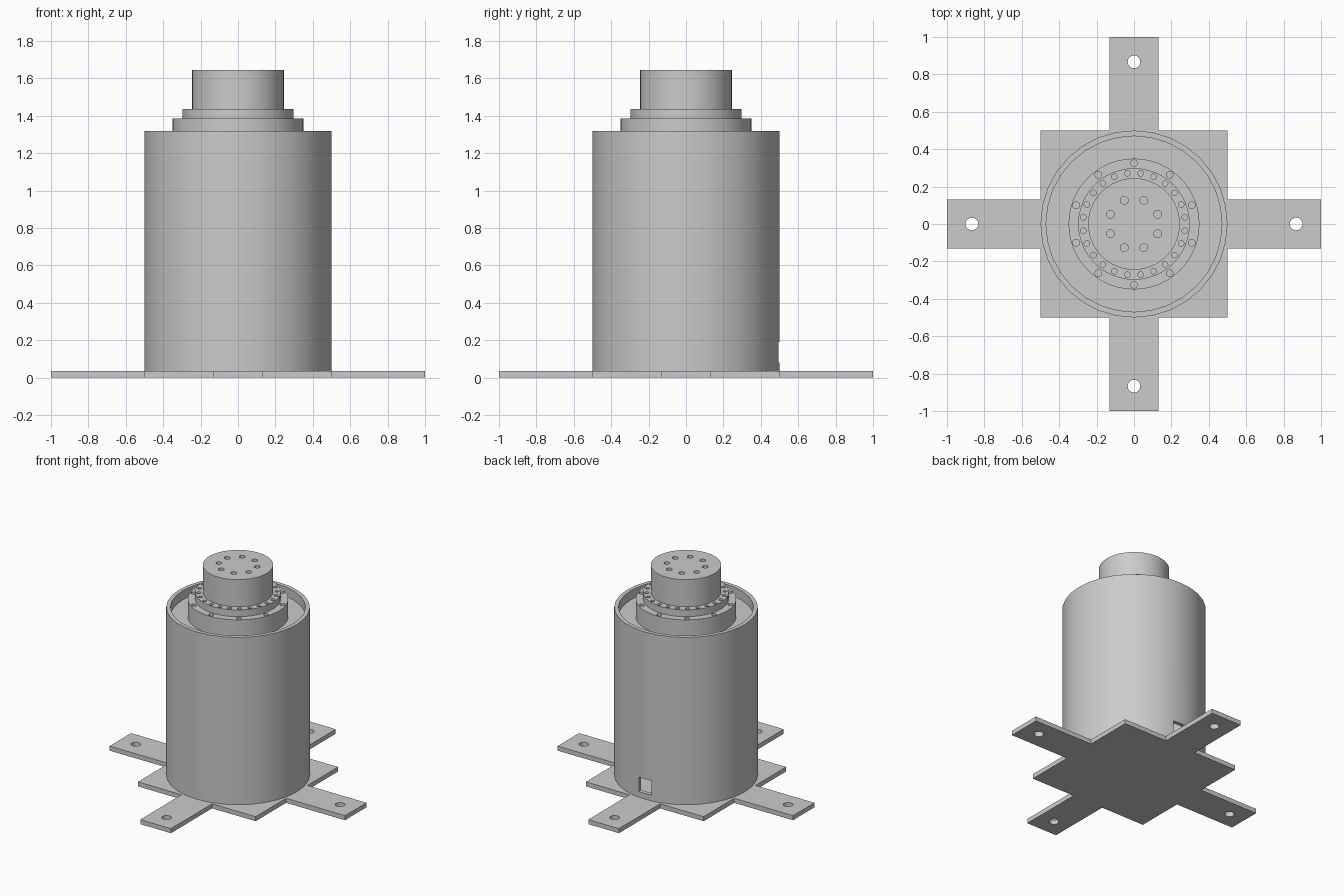
import bpy, bmesh
from math import sin, cos, pi, radians
from mathutils import Matrix

if "Cube" in bpy.data.objects:
    bpy.data.objects.remove(bpy.data.objects["Cube"])

grey = bpy.data.materials.new("machined grey")
grey.use_nodes = True
colour = (0.6, 0.6, 0.6, 1)
grey.diffuse_color = colour
grey.node_tree.nodes["Principled BSDF"].inputs["Base Color"].default_value = colour

PLATE = 0.035   # base plate thickness
RIM = 1.32      # top of the housing
FLOOR = 1.25    # recessed lid inside the housing


def finish(name, bm):
    bmesh.ops.recalc_face_normals(bm, faces=bm.faces)
    mesh = bpy.data.meshes.new(name)
    bm.to_mesh(mesh)
    bm.free()
    mesh.materials.append(grey)
    obj = bpy.data.objects.new(name, mesh)
    bpy.context.collection.objects.link(obj)
    return obj


def add_cylinder(bm, radius, z0, z1, sides, x=0, y=0):
    bmesh.ops.create_cone(bm, cap_ends=True, segments=sides, radius1=radius,
                          radius2=radius, depth=z1 - z0,
                          matrix=Matrix.Translation((x, y, (z0 + z1) / 2)))


def cylinder(name, radius, z0, z1, sides=48):
    bm = bmesh.new()
    add_cylinder(bm, radius, z0, z1, sides)
    return finish(name, bm)


def cut(obj, cutter):
    mod = obj.modifiers.new("cut", 'BOOLEAN')
    mod.operation = 'DIFFERENCE'
    mod.solver = 'EXACT'
    mod.object = cutter
    bpy.context.view_layer.objects.active = obj
    bpy.ops.object.modifier_apply(modifier=mod.name)
    bpy.data.objects.remove(cutter)


def drill_ring(obj, count, ring, radius, z0, z1, start):
    """Drill a circle of evenly spaced round holes."""
    bm = bmesh.new()
    for i in range(count):
        a = radians(start) + i * 2 * pi / count
        add_cylinder(bm, radius, z0, z1, 16, ring * cos(a), ring * sin(a))
    cut(obj, finish("drill", bm))


# Base plate: square with four arms, each with a mounting hole
bm = bmesh.new()
quarter = [(0.5, -0.13), (1, -0.13), (1, 0.13), (0.5, 0.13), (0.5, 0.5)]
outline = []
for k in range(4):
    for x, y in quarter:
        for _ in range(k):
            x, y = -y, x
        outline.append(bm.verts.new((x, y, 0)))
face = bm.faces.new(outline)
top = bmesh.ops.extrude_face_region(bm, geom=[face])["geom"]
bmesh.ops.translate(bm, vec=(0, 0, PLATE),
                    verts=[v for v in top if isinstance(v, bmesh.types.BMVert)])
base_plate = finish("base_plate", bm)
drill_ring(base_plate, 4, 0.867, 0.034, -0.1, 0.1, 0)

# Housing: open tube with a square cable opening low on the back
housing = cylinder("housing", 0.5, PLATE, RIM, 32)
cut(housing, cylinder("bore", 0.47, 0, RIM + 0.1, 32))
bm = bmesh.new()
bmesh.ops.create_cube(bm, size=1, matrix=Matrix.Translation((0, 0.5, 0.135))
                      @ Matrix.Diagonal((0.11, 0.2, 0.11, 1)))
cut(housing, finish("opening", bm))

# Recessed lid
lid = cylinder("housing_lid", 0.47, FLOOR - 0.03, FLOOR, 32)

# Stepped output hub with bolt circles
flange = cylinder("lower_flange", 0.35, FLOOR, 1.385)
drill_ring(flange, 10, 0.325, 0.018, 1.335, 1.5, 90)
ring = cylinder("bolt_ring", 0.298, 1.385, 1.437)
drill_ring(ring, 24, 0.273, 0.015, 1.4, 1.5, 7.5)
shaft = cylinder("output_shaft", 0.245, 1.437, 1.645)
drill_ring(shaft, 8, 0.137, 0.021, 1.58, 1.7, 22.5)

# Smooth the round walls, keep the edges sharp
bpy.ops.object.select_all(action='DESELECT')
for obj in (base_plate, housing, lid, flange, ring, shaft):
    obj.select_set(True)
bpy.context.view_layer.objects.active = housing
bpy.ops.object.shade_smooth_by_angle(angle=radians(30))
